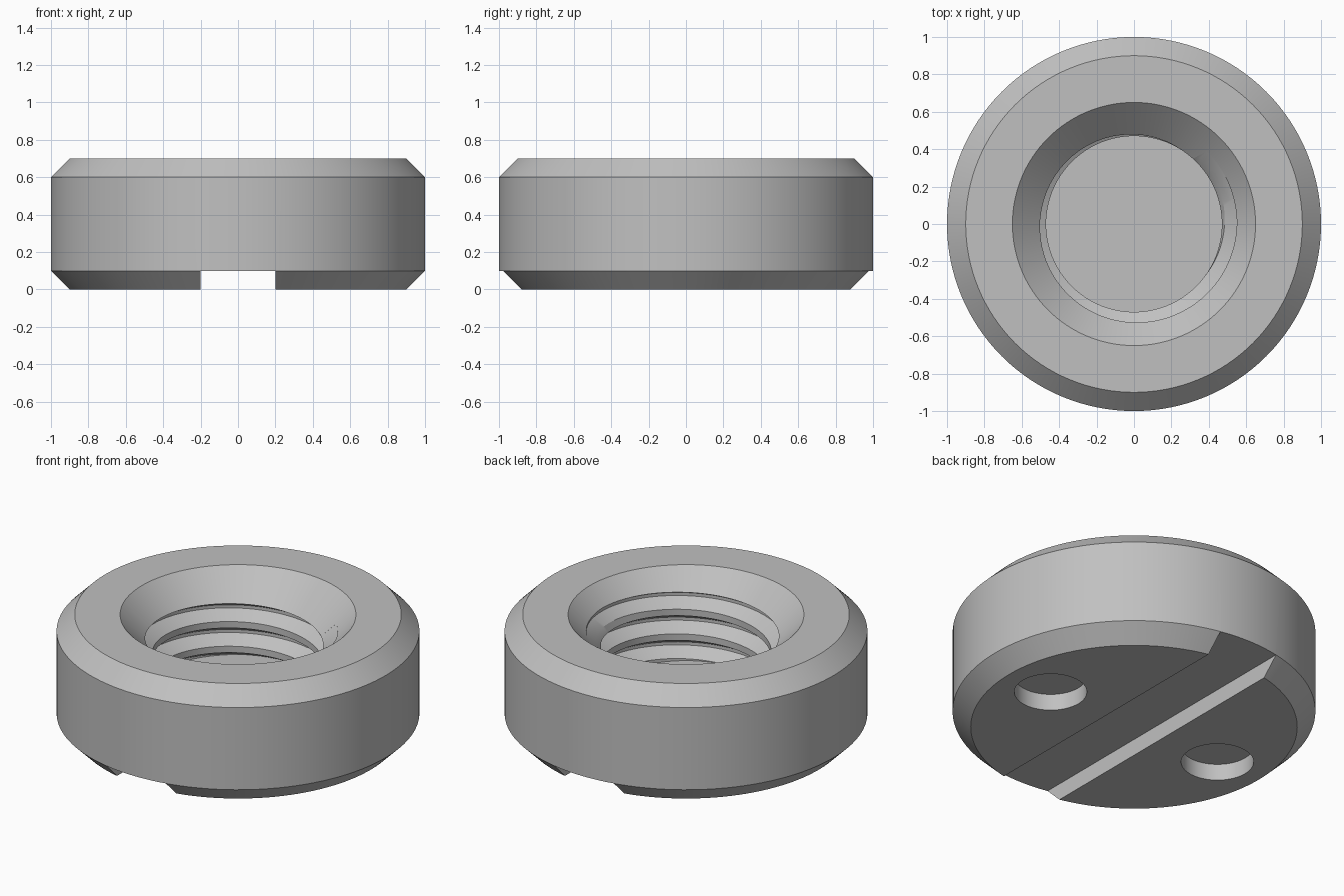
import bpy, bmesh, math
from mathutils import Matrix

if "Cube" in bpy.data.objects:
    bpy.data.objects.remove(bpy.data.objects["Cube"], do_unlink=True)

SEG = 128
PITCH, MINOR, MAJOR = 0.15, 0.47, 0.55   # internal thread
FLOOR, TOP, RIM = 0.2, 0.7, 0.65         # bore floor, top face, countersink rim
TAN = math.tan(math.radians(30))
ROOT = PITCH / 16
OPEN = ROOT + (MAJOR - MINOR) * TAN

steel = bpy.data.materials.new("grey_steel")
steel.use_nodes = True
steel.diffuse_color = (0.53, 0.53, 0.53, 1)
steel.node_tree.nodes["Principled BSDF"].inputs["Base Color"].default_value = (0.53, 0.53, 0.53, 1)


def cone(z):
    return RIM - (TOP - z)


def thread(z, z0):
    t = abs((z - z0 + PITCH / 2) % PITCH - PITCH / 2)
    return min(MAJOR, max(MINOR, MAJOR - (t - ROOT) / TAN))


def bore_column(turn):
    """Radius and height of the bore wall, floor to countersink, at one angle."""
    z0 = 0.59 + PITCH * turn
    end = 0.6
    while end > 0.5 and thread(end, z0) < cone(end):
        end -= 0.0005
    points = []
    for k in range(-4, 2):
        for offset in (-OPEN, -ROOT, ROOT, OPEN):
            z = min(end, max(FLOOR, z0 + k * PITCH + offset))
            points.append((max(thread(z, z0), cone(z)), z))
    return points


# Turned body: threaded bore, countersink, chamfered outside
OUTSIDE = [(RIM, TOP), (0.9, TOP), (1, 0.6), (1, 0.1), (0.9, 0)]
bm = bmesh.new()
columns = []
for i in range(SEG + 1):
    turn = i / SEG
    a = math.tau * (i % SEG) / SEG
    columns.append([bm.verts.new((r * math.cos(a), r * math.sin(a), z))
                    for r, z in bore_column(turn) + OUTSIDE])
for left, right in zip(columns, columns[1:]):
    for j in range(len(left) - 1):
        bm.faces.new((left[j], right[j], right[j + 1], left[j + 1]))
bm.faces.new([c[0] for c in columns[:-1]])
bm.faces.new([c[-1] for c in columns[:-1]])
bmesh.ops.remove_doubles(bm, verts=bm.verts, dist=0.00005)
bmesh.ops.recalc_face_normals(bm, faces=bm.faces)
mesh = bpy.data.meshes.new("threaded_cap")
bm.to_mesh(mesh)
bm.free()
mesh.materials.append(steel)
cap = bpy.data.objects.new("threaded_cap", mesh)
bpy.context.collection.objects.link(cap)

# Cutters: screwdriver slot and two blind pin holes in the underside
bpy.ops.mesh.primitive_cube_add(size=1)
slot = bpy.context.object
slot.name = "slot_cutter"
slot.data.transform(Matrix.Diagonal((0.4, 2.4, 0.2, 1)))
cutters = [slot]
for side, x in (("left", 0.6), ("right", -0.6)):
    bpy.ops.mesh.primitive_cylinder_add(vertices=48, radius=0.2, depth=0.2, location=(x, 0, 0))
    bpy.context.object.name = side + "_pin_hole_cutter"
    cutters.append(bpy.context.object)

bpy.ops.object.select_all(action='DESELECT')
bpy.context.view_layer.objects.active = cap
cap.select_set(True)
for cutter in cutters:
    cutter.hide_render = True
    cutter.data.materials.append(steel)
    cut = cap.modifiers.new(cutter.name, 'BOOLEAN')
    cut.operation, cut.solver, cut.object = 'DIFFERENCE', 'EXACT', cutter
    bpy.ops.object.modifier_apply(modifier=cut.name)
    bpy.data.objects.remove(cutter, do_unlink=True)

bpy.ops.object.shade_smooth_by_angle(angle=math.radians(25))
